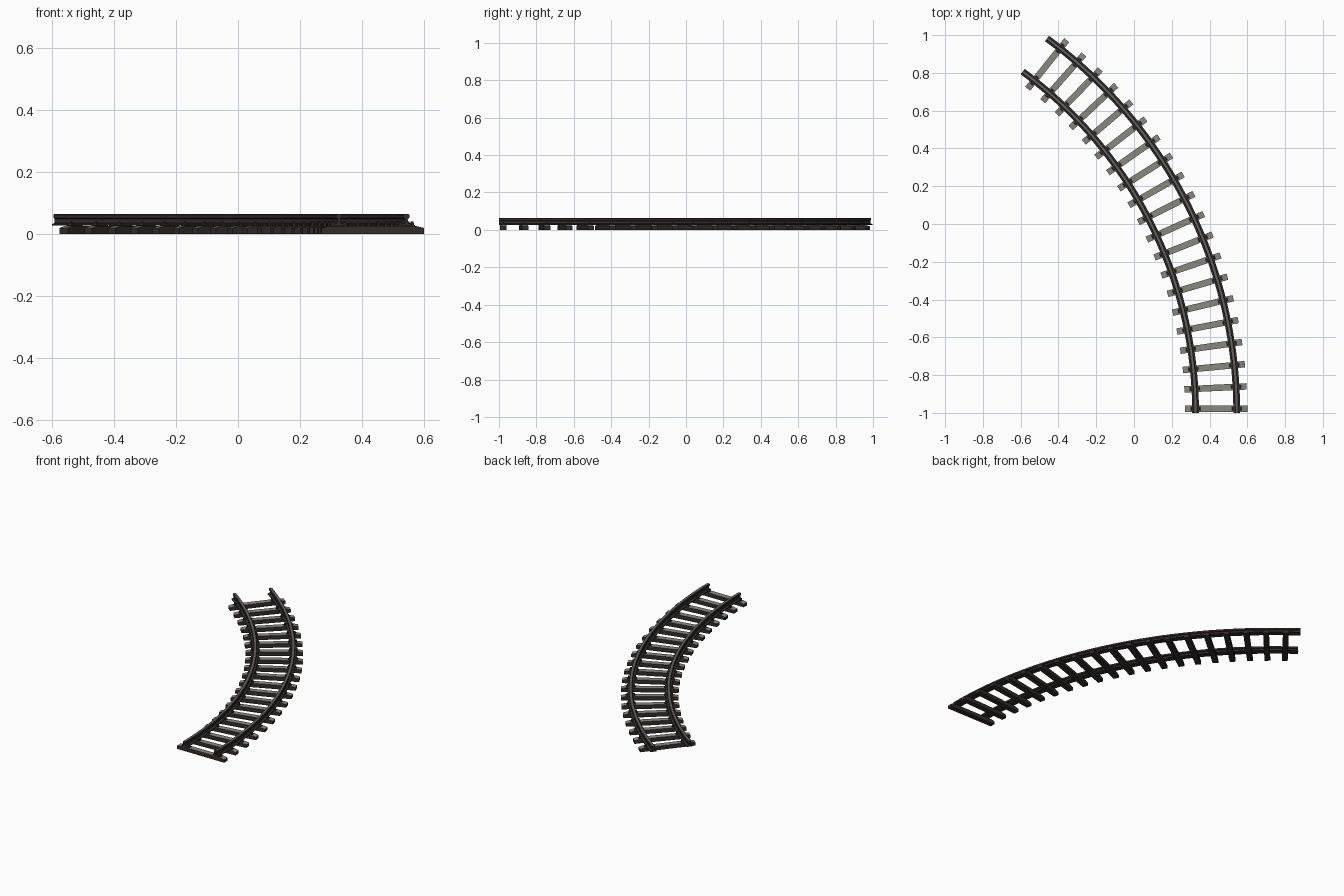
import bpy, bmesh, math
from mathutils import Matrix, Vector

if "Cube" in bpy.data.objects:
    bpy.data.objects.remove(bpy.data.objects["Cube"])

# Curve layout: circular arc, starting straight along +y at the front
R = 2.349
CENTRE = Vector((0.435 - R, -1.0, 0.0))
SWEEP = math.radians(53.75)
HALF_GAUGE = 0.109
SLEEPERS = 20
STEP = math.radians(2.695)
FIRST_OFFSET = Matrix.Translation((0, 0.022, 0))


def material(name, rgb):
    m = bpy.data.materials.new(name)
    m.diffuse_color = (*rgb, 1.0)
    m.use_nodes = True
    m.node_tree.nodes["Principled BSDF"].inputs["Base Color"].default_value = m.diffuse_color
    return m


WOOD = material("weathered grey wood", (0.25, 0.245, 0.21))
DARK_WOOD = material("dark brown wood", (0.035, 0.026, 0.023))
STEEL = material("dark brown steel", (0.034, 0.026, 0.025))
WORN = material("worn grey steel", (0.13, 0.125, 0.12))


def finish(bm, name, mats, top_height=None, smooth=False):
    """Make the object; upward faces above top_height get the second colour."""
    bmesh.ops.recalc_face_normals(bm, faces=bm.faces)
    if top_height is not None:
        for f in bm.faces:
            if f.normal.z > 0.9 and f.calc_center_median().z > top_height:
                f.material_index = 1
    me = bpy.data.meshes.new(name)
    bm.to_mesh(me)
    bm.free()
    for m in mats:
        me.materials.append(m)
    ob = bpy.data.objects.new(name, me)
    bpy.context.collection.objects.link(ob)
    if smooth:
        bpy.ops.object.select_all(action='DESELECT')
        ob.select_set(True)
        bpy.context.view_layer.objects.active = ob
        bpy.ops.object.shade_smooth_by_angle(angle=math.radians(25))
    return ob


def frame(angle):
    """Local frame on the track centre: x outward, y along the track."""
    return (Matrix.Translation(CENTRE) @ Matrix.Rotation(angle, 4, 'Z')
            @ Matrix.Translation((R, 0, 0)))


def loft(bm, rings):
    """Join matching closed rings of points and cap both ends."""
    vs = [[bm.verts.new(p) for p in ring] for ring in rings]
    n = len(vs[0])
    for a, b in zip(vs, vs[1:]):
        for i in range(n):
            j = (i + 1) % n
            bm.faces.new((a[i], a[j], b[j], b[i]))
    bm.faces.new(vs[0])
    bm.faces.new(vs[-1])


def box(bm, m, centre, size):
    bmesh.ops.create_cube(bm, size=1.0, matrix=m @ Matrix.Translation(centre)
                          @ Matrix.Diagonal((*size, 1)))


# Rails: half profile (offset, height) mirrored; narrow worn strip on the head
half = [(0.018, 0.027), (0.018, 0.031), (0.005, 0.035), (0.004, 0.048),
        (0.010, 0.051), (0.010, 0.061), (0.005, 0.064)]
profile = half + [(-x, z) for x, z in reversed(half)]
for name, off in (("inner_rail", -HALF_GAUGE), ("outer_rail", HALF_GAUGE)):
    bm = bmesh.new()
    segs = 48
    loft(bm, [[frame(SWEEP * k / segs) @ Vector((off + x, 0, z))
               for x, z in profile] for k in range(segs + 1)])
    finish(bm, name, (STEEL, WORN), top_height=0.063, smooth=True)

# Sleepers: beams with sloping ends, weathered on top
beam = [(-0.165, 0.0), (0.165, 0.0), (0.165, 0.019), (0.140, 0.025),
        (-0.140, 0.025), (-0.165, 0.019)]
for k in range(SLEEPERS):
    m = frame(STEP * k) @ FIRST_OFFSET
    bm = bmesh.new()
    loft(bm, [[m @ Vector((x, y, z)) for x, z in beam]
              for y in (-0.017, 0.017)])
    finish(bm, f"sleeper_{k + 1:02d}", (DARK_WOOD, WOOD), top_height=0.018)

# Fastenings: base plate, clips and bolts where each rail meets a sleeper
bm = bmesh.new()
for k in range(SLEEPERS):
    m = frame(STEP * k) @ FIRST_OFFSET
    for off in (-HALF_GAUGE, HALF_GAUGE):
        box(bm, m, (off, 0, 0.0255), (0.056, 0.022, 0.004))
        for s in (-1, 1):
            box(bm, m, (off + s * 0.018, 0, 0.0315), (0.012, 0.014, 0.008))
            bmesh.ops.create_cone(
                bm, cap_ends=True, segments=6, radius1=0.004, radius2=0.004,
                depth=0.006,
                matrix=m @ Matrix.Translation((off + s * 0.020, 0, 0.037)))
finish(bm, "rail_fastenings", (STEEL,))
